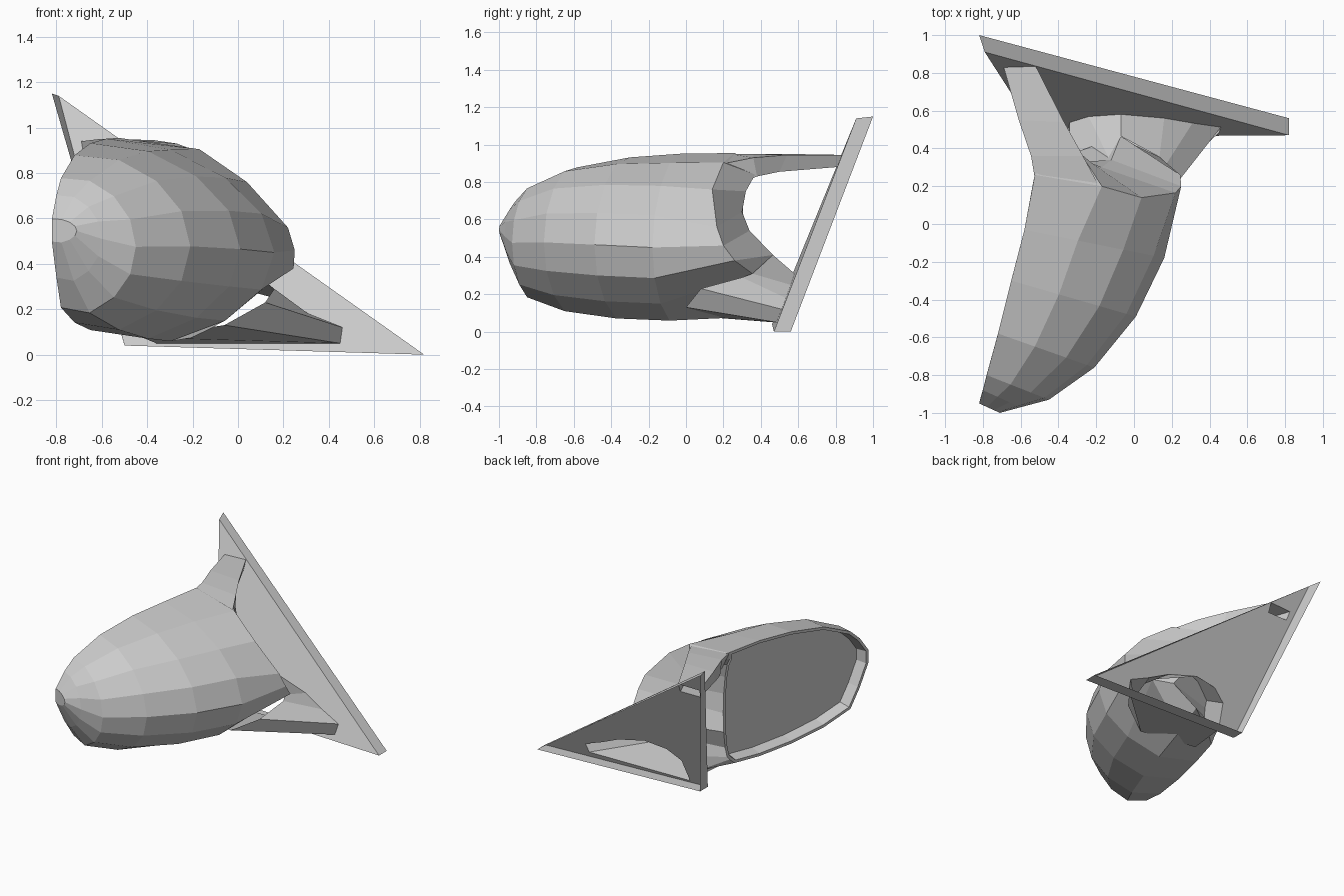
import bpy, bmesh
from math import sin, cos, pi
from mathutils import Vector

cube = bpy.data.objects.get("Cube")
if cube:
    bpy.data.objects.remove(cube)

grey = bpy.data.materials.new("plain_grey")
grey.use_nodes = True
grey.diffuse_color = (0.6, 0.6, 0.6, 1)
grey.node_tree.nodes["Principled BSDF"].inputs["Base Color"].default_value = (0.6, 0.6, 0.6, 1)


def finish(bm, name):
    mesh = bpy.data.meshes.new(name)
    bm.to_mesh(mesh)
    bm.free()
    mesh.materials.append(grey)
    obj = bpy.data.objects.new(name, mesh)
    bpy.context.collection.objects.link(obj)
    return obj


def bridge(bm, a, b, closed):
    count = len(a)
    for i in range(count if closed else count - 1):
        j = (i + 1) % count
        bm.faces.new((a[i], a[j], b[j], b[i]))


def tube(name, rings):
    bm = bmesh.new()
    loops = [[bm.verts.new(p) for p in ring] for ring in rings]
    for a, b in zip(loops, loops[1:]):
        bridge(bm, a, b, True)
    bmesh.ops.recalc_face_normals(bm, faces=bm.faces[:])
    return finish(bm, name)


# Mounting plane shared by the plate and both arm ends
A, B, C = Vector((-0.79, 0.91, 1.14)), Vector((0.82, 0.47, 0)), Vector((-0.5, 0.46, 0.04))
normal = (B - A).cross(C - A).normalized()


def on_plate(x, z):
    return Vector((x, A.y - (normal.x * (x - A.x) + normal.z * (z - A.z)) / normal.y, z))


upper_end = [on_plate(*p) for p in ((-0.69, 0.94), (-0.52, 0.945), (-0.52, 0.88), (-0.68, 0.88))]
lower_end = [on_plate(*p) for p in (
    (-0.36, 0.05), (0.45, 0.05), (0.46, 0.12), (0.31, 0.18),
    (0.16, 0.25), (-0.07, 0.31), (-0.24, 0.29), (-0.34, 0.22))]

# Housing: half-oval ribs from the narrow outer tip towards the inner end
# each rib: left x, left y, right x, right y, top z, bottom z, droop
ribs = [
    (-0.82, -0.95, -0.71, -1.00, 0.60, 0.49, 0),
    (-0.80, -0.88, -0.60, -0.97, 0.71, 0.31, 0),
    (-0.78, -0.80, -0.45, -0.93, 0.79, 0.16, 0),
    (-0.72, -0.58, -0.21, -0.76, 0.895, 0.08, 0.01),
    (-0.65, -0.30, 0.01, -0.49, 0.95, 0.04, 0.03),
    (-0.58, -0.03, 0.16, -0.18, 0.97, 0.03, 0.05),
]
angles = [pi / 2 - pi * i / 8 for i in range(9)]
bm = bmesh.new()
loops = []
for lx, ly, rx, ry, top, bottom, droop in ribs:
    mid, half = (top + bottom) / 2, (top - bottom) / 2
    loop = []
    for t in angles:
        c, s = cos(t), sin(t)
        z = mid + half * s - droop * c * (1 + 0.7 * s)
        loop.append(bm.verts.new((lx + (rx - lx) * c, ly + (ry - ly) * c, z)))
    # tuck the lip in around the opening
    loop[0].co.z -= 0.04 * half
    loop[-1].co.z += 0.15 * half
    loops.append(loop)

# Inner edge of the housing, sweeping back where it meets the lower arm
loops.append([bm.verts.new(p) for p in (
    (-0.525, 0.26, 0.955), (-0.17, 0.20, 0.905), (0.04, 0.14, 0.76),
    (0.22, 0.165, 0.56), (0.25, 0.20, 0.46), (0.245, 0.26, 0.38),
    (0.135, 0.355, 0.31), (-0.2, 0.25, 0.075), (-0.53, 0.19, 0.12))])
for a, b in zip(loops, loops[1:]):
    bridge(bm, a, b, False)
bm.faces.new(loops[0])

# Inner end: saddle ridge between the arms, then back to the side of the opening
saddle = [bm.verts.new(p) for p in (
    (-0.33, 0.42, 0.86), (-0.28, 0.37, 0.84), (-0.22, 0.32, 0.75),
    (-0.17, 0.30, 0.64), (-0.12, 0.34, 0.54), (-0.07, 0.465, 0.41),
    (0.0, 0.42, 0.30), (-0.20, 0.42, 0.18), (-0.35, 0.36, 0.08))]
rim = [bm.verts.new((-0.52, 0.235 + 0.075 * cos(t), 0.53 + 0.37 * sin(t))) for t in angles]
bridge(bm, loops[-1], saddle, False)
bridge(bm, saddle, rim, False)
bm.faces.new((loops[-1][0], saddle[0], rim[0]))
bm.faces.new((loops[-1][-1], saddle[-1], rim[-1]))

# Opening with a narrow lip and a recessed mirror face
opening = bm.faces.new([r[0] for r in loops] + rim + [r[-1] for r in reversed(loops)])
bmesh.ops.recalc_face_normals(bm, faces=bm.faces[:])
bmesh.ops.inset_region(bm, faces=[opening], thickness=0.02, use_even_offset=True)
bmesh.ops.inset_region(bm, faces=[opening], thickness=0.015, depth=-0.08, use_even_offset=True)
finish(bm, "mirror_housing")

# Upper arm
tube("upper_arm", [
    [(-0.525, 0.24, 0.95), (-0.19, 0.21, 0.90), (-0.18, 0.25, 0.77), (-0.48, 0.31, 0.80)],
    [(-0.545, 0.36, 0.95), (-0.27, 0.36, 0.93), (-0.285, 0.38, 0.83), (-0.53, 0.36, 0.83)],
    [(-0.61, 0.55, 0.95), (-0.37, 0.54, 0.945), (-0.38, 0.50, 0.855), (-0.59, 0.50, 0.855)],
    upper_end,
])

# Lower arm
tube("lower_arm", [
    [(-0.42, 0.15, 0.075), (-0.06, 0.0, 0.13), (0.12, 0.08, 0.23), (0.16, 0.30, 0.29),
     (0.135, 0.355, 0.31), (-0.07, 0.465, 0.41), (-0.13, 0.34, 0.53), (-0.35, 0.29, 0.36)],
    lower_end,
])

# Triangular mounting plate: front sheet with two holes and a rear-facing lip
bm = bmesh.new()


def outline(points):
    vs = [bm.verts.new(p) for p in points]
    es = [bm.edges.new((v, vs[(i + 1) % len(vs)])) for i, v in enumerate(vs)]
    return vs, es


corners, edges = outline([A, B, C])
for hole in (upper_end, lower_end):
    edges += outline(hole)[1]
bmesh.ops.triangle_fill(bm, use_beauty=True, use_dissolve=False, edges=edges, normal=normal)
back = [bm.verts.new(v.co + Vector(offset)) for v, offset in
        zip(corners, ((-0.03, 0.09, 0.01), (0, 0.09, 0), (0, 0.09, 0)))]
bridge(bm, corners, back, True)
bmesh.ops.recalc_face_normals(bm, faces=bm.faces[:])
finish(bm, "mounting_plate")
